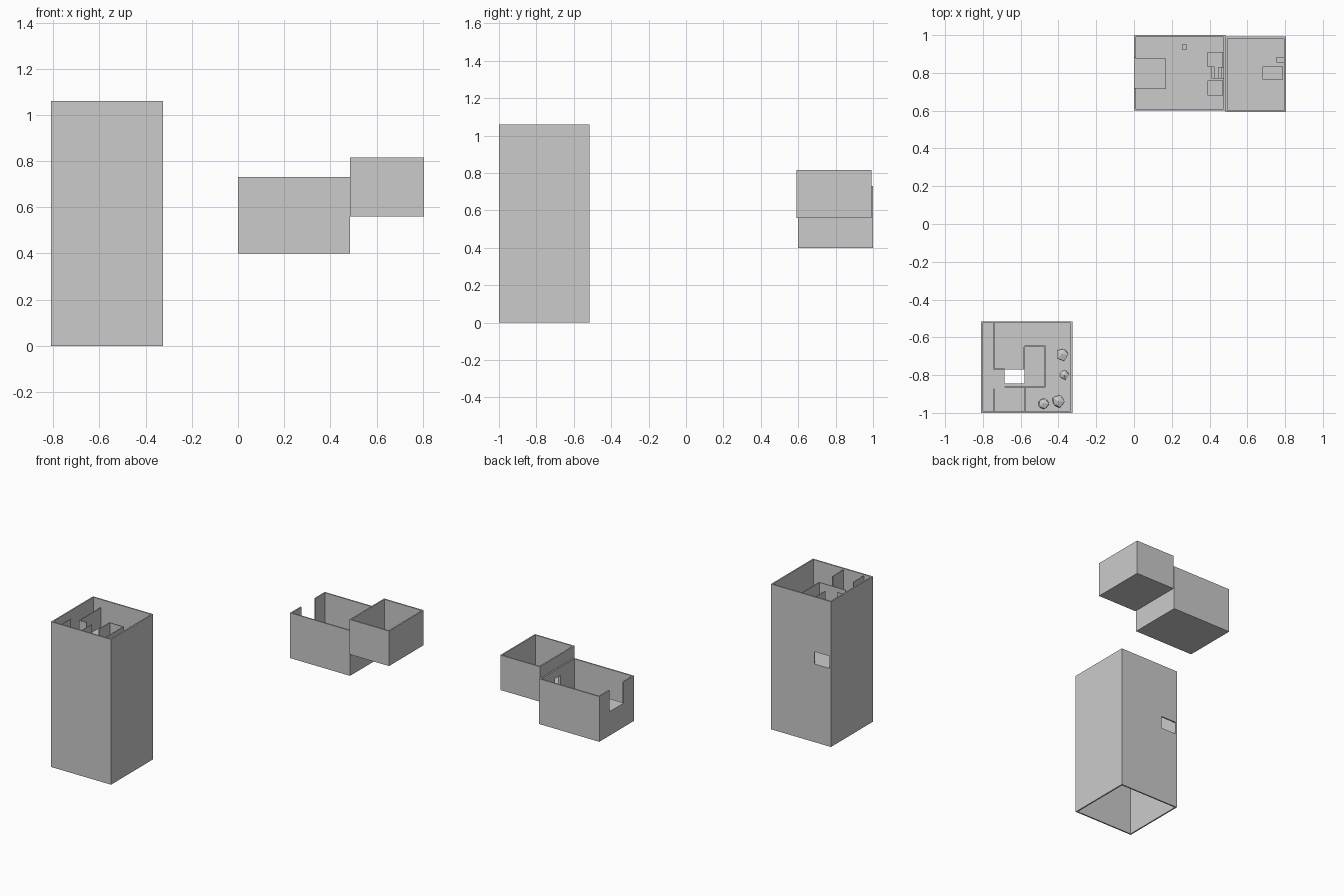
import bpy, random
from mathutils import Vector

if "Cube" in bpy.data.objects:
    bpy.data.objects.remove(bpy.data.objects["Cube"])

random.seed(4)


def box(name, x0, x1, y0, y1, z0, z1):
    bpy.ops.mesh.primitive_cube_add(size=1)
    ob = bpy.context.object
    ob.name = name
    for v in ob.data.vertices:
        v.co = Vector((x1 if v.co.x > 0 else x0,
                       y1 if v.co.y > 0 else y0,
                       z1 if v.co.z > 0 else z0))
    return ob


def carve(ob, *bounds):
    """Cut a box-shaped void out of an object and discard the cutter."""
    cutter = box("cutter", *bounds)
    cutter.hide_render = True
    mod = ob.modifiers.new("carve", 'BOOLEAN')
    mod.object = cutter
    mod.operation = 'DIFFERENCE'
    mod.solver = 'EXACT'
    bpy.context.view_layer.objects.active = ob
    bpy.ops.object.modifier_apply(modifier=mod.name)
    bpy.data.objects.remove(cutter, do_unlink=True)


T = 0.01  # wall thickness

# Tall tower: tube open at both ends with a window in the back
tower = box("tower_shell", -.81, -.325, -1, -.515, 0, 1.06)
carve(tower, -.81 + T, -.325 - T, -1 + T, -.515 - T, -.1, 1.2)
carve(tower, -.80, -.675, -.55, -.48, .57, .66)

# Tower storeys, both pierced by the shaft
for name, z in (("lower_storey", .56), ("upper_storey", .85)):
    floor = box(name, -.805, -.33, -.995, -.52, z, z + T)
    carve(floor, -.685, -.58, -.845, -.77, z - .1, z + .1)

# Partitions on the upper storey
t = .006
Z = .86
box("back_room_side_wall", -.745, -.745 + t, -.77, -.525, Z, 1.0)
box("back_room_front_wall", -.745, -.685, -.77, -.77 + t, Z, 1.0)
box("front_room_left_wall", -.745, -.745 + t, -.99, -.87, Z, 1.05)
box("front_room_right_wall", -.58, -.58 + t, -.99, -.865, Z, 1.05)
box("shaft_front_wall", -.685, -.475, -.865, -.865 + t, Z, .98)
box("shaft_back_wall", -.58, -.475, -.65, -.65 + t, Z, .98)
box("shaft_right_wall", -.475, -.475 + t, -.865, -.65 + t, Z, .98)
box("shaft_left_wall", -.58 - t, -.58, -.77, -.65, Z, .98)

# Broken rubble along the right side of the upper storey
for i, (x, y, r) in enumerate(((-.38, -.69, .04), (-.37, -.80, .03),
                               (-.40, -.94, .04), (-.48, -.95, .035))):
    bpy.ops.mesh.primitive_ico_sphere_add(subdivisions=1, radius=r,
                                          location=(x, y, Z))
    rock = bpy.context.object
    rock.name = f"rubble_{i + 1}"
    rock.scale.z = .6
    for v in rock.data.vertices:
        v.co *= random.uniform(.75, 1.05)

# Large open-topped room with an entrance and an inner doorway
room = box("large_room", 0, .485, .6, 1, .4, .73)
carve(room, T, .485 - T, .6 + T, 1 - T, .4 + T, .9)
carve(room, -.1, .1, .72, .88, .575, .9)
carve(room, .45, .52, .77, .83, .575, .67)
box("entrance_platform", .005, .17, .715, .875, .405, .575)

# Steps and side blocks at the inner doorway
for i in range(4):
    box(f"step_{i + 1}", .41 + i * .017, .48, .77, .83, .405, .45 + i * .04)
for side, y in (("left", .83), ("right", .68)):
    box(f"door_block_{side}", .39, .47, y, y + .08, .405, .49)
box("small_post", .255, .28, .925, .95, .405, .45)

# Smaller raised room
annex = box("small_room", .485, .805, .592, .992, .56, .815)
carve(annex, .485 + T, .805 - T, .592 + T, .992 - T, .56 + T, .9)
carve(annex, .47, .51, .77, .83, .575, .67)
box("low_table", .68, .79, .765, .835, .565, .60)
box("wall_bracket", .755, .80, .855, .885, .565, .62)
